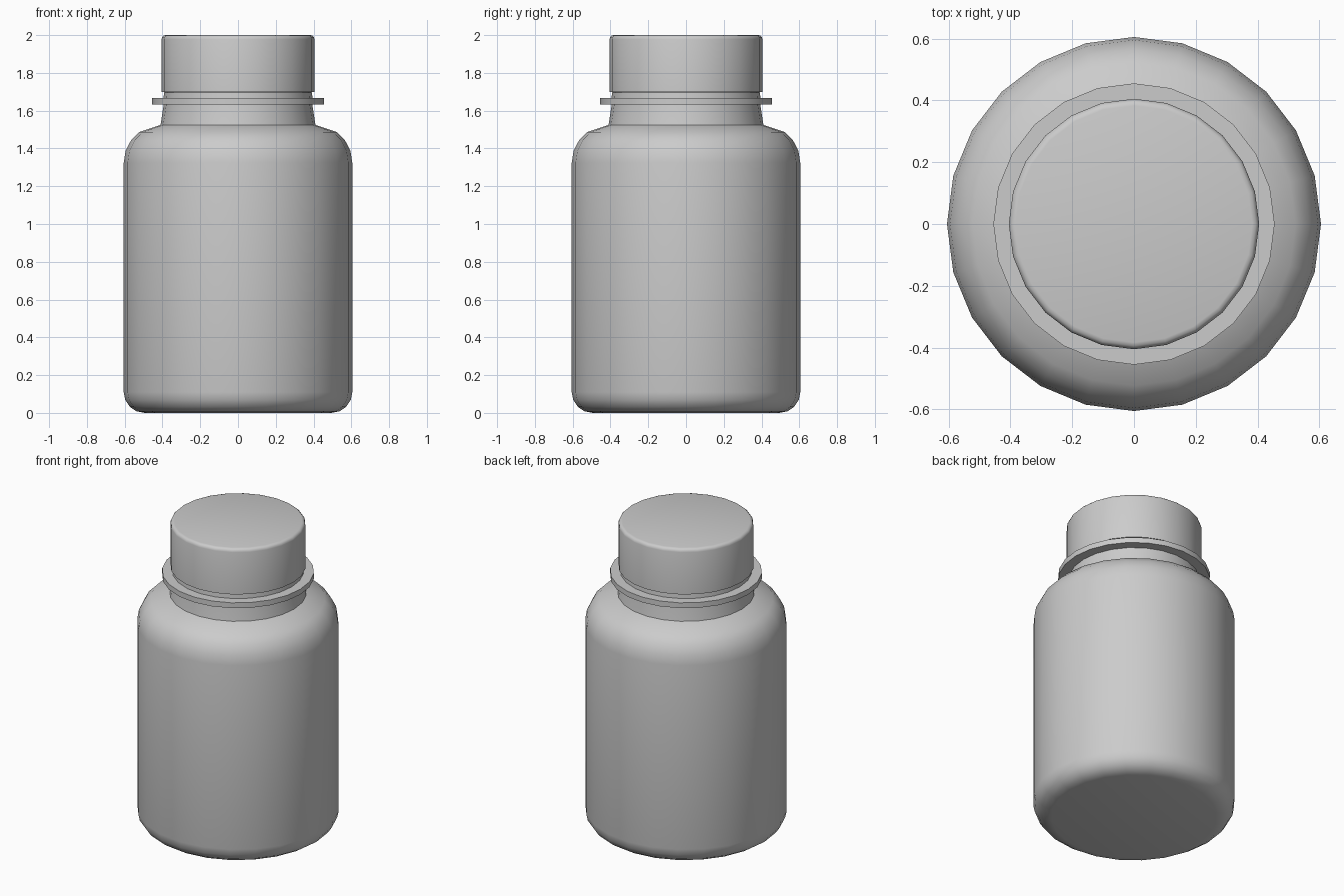
import bpy, bmesh, math

if "Cube" in bpy.data.objects:
    bpy.data.objects.remove(bpy.data.objects["Cube"])

SIDES = 24


def arc(cx, cz, rx, rz, a0, a1, n):
    """Points on an elliptical arc in the profile plane."""
    pts = []
    for i in range(n + 1):
        a = math.radians(a0 + (a1 - a0) * i / n)
        pts.append((cx + rx * math.cos(a), cz + rz * math.sin(a)))
    return pts


def lathe(name, profile, angle=35):
    """Revolve (radius, z) points around z and cap both ends."""
    bm = bmesh.new()
    rings = []
    for r, z in profile:
        rings.append([bm.verts.new((r * math.cos(2 * math.pi * i / SIDES),
                                    r * math.sin(2 * math.pi * i / SIDES), z))
                      for i in range(SIDES)])
    for lo, hi in zip(rings, rings[1:]):
        for i in range(SIDES):
            j = (i + 1) % SIDES
            bm.faces.new((lo[i], lo[j], hi[j], hi[i]))
    bm.faces.new(rings[0][::-1])
    bm.faces.new(rings[-1])
    mesh = bpy.data.meshes.new(name)
    bm.to_mesh(mesh)
    bm.free()
    obj = bpy.data.objects.new(name, mesh)
    bpy.context.collection.objects.link(obj)
    bpy.ops.object.select_all(action='DESELECT')
    obj.select_set(True)
    bpy.context.view_layer.objects.active = obj
    bpy.ops.object.shade_smooth_by_angle(angle=math.radians(angle))
    return obj


# Bottle body: rounded base, straight wall, rounded shoulder, tapered neck
body = arc(0.495, 0.11, 0.11, 0.11, -90, 0, 4)
body += arc(0.405, 1.325, 0.20, 0.20, 0, 90, 5)
body += [(0.41, 1.525), (0.393, 1.635), (0.388, 1.695)]
body = [p for i, p in enumerate(body) if p != (0.405, 1.525)]
# Drop the arc end that duplicates the neck foot
body.pop(-4)
lathe("bottle_body", body)

# Collar flange around the neck
lathe("neck_flange", [(0.38, 1.633), (0.455, 1.633), (0.455, 1.668), (0.38, 1.668)])

# Thin band under the cap
lathe("seal_band", [(0.385, 1.66), (0.394, 1.668), (0.392, 1.695), (0.385, 1.70)])

# Cap with a small rounded top edge
lathe("cap", [(0.405, 1.70)] + arc(0.383, 1.978, 0.022, 0.022, 0, 90, 3))
